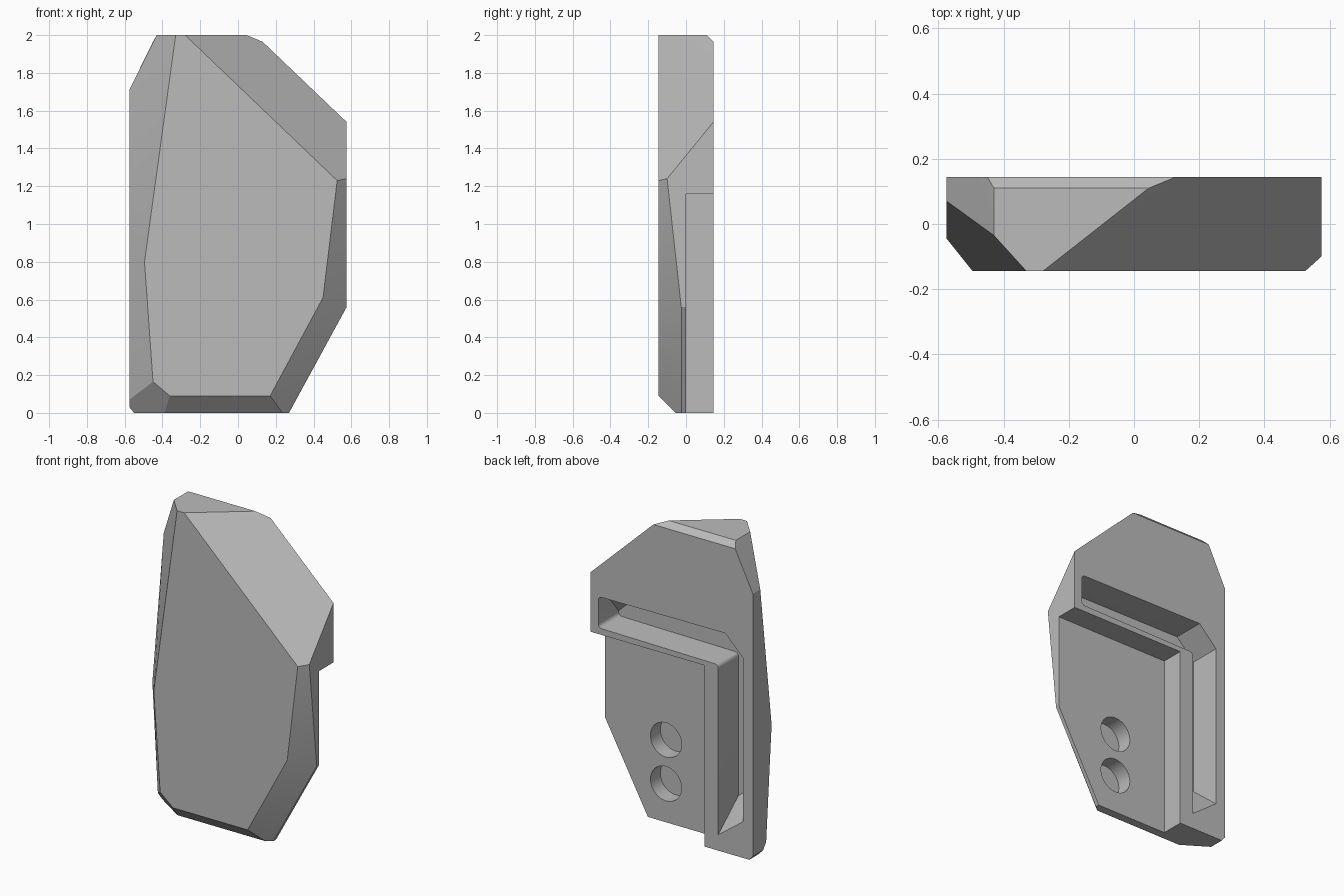
import bpy, bmesh
from mathutils import Vector, Matrix

cube = bpy.data.objects.get("Cube")
if cube:
    bpy.data.objects.remove(cube, do_unlink=True)

FRONT, BACK, RIM = -0.145, 0.145, 0.575

# One plain grey
grey = bpy.data.materials.new("plain_grey")
grey.use_nodes = True
grey.diffuse_color = (0.5, 0.5, 0.5, 1)
for node in grey.node_tree.nodes:
    if node.type == 'BSDF_PRINCIPLED':
        node.inputs["Base Color"].default_value = (0.5, 0.5, 0.5, 1)
        node.inputs["Roughness"].default_value = 0.6


def make_object(name, bm):
    bmesh.ops.recalc_face_normals(bm, faces=bm.faces)
    mesh = bpy.data.meshes.new(name)
    bm.to_mesh(mesh)
    bm.free()
    mesh.materials.append(grey)
    obj = bpy.data.objects.new(name, mesh)
    bpy.context.collection.objects.link(obj)
    return obj


def carve(target, cutter):
    """Subtract a cutter for good and remove it."""
    mod = target.modifiers.new("carve", 'BOOLEAN')
    mod.operation, mod.solver, mod.object = 'DIFFERENCE', 'EXACT', cutter
    bpy.ops.object.select_all(action='DESELECT')
    bpy.context.view_layer.objects.active = target
    target.select_set(True)
    bpy.ops.object.modifier_apply(modifier=mod.name)
    bpy.data.objects.remove(cutter, do_unlink=True)


# Faceted shell: the hull of its corner points
face_outline = [(-0.36, 0.09), (0.17, 0.09), (0.45, 0.61), (0.525, 1.23),
                (-0.28, 2), (-0.33, 2), (-0.495, 0.8), (-0.45, 0.165)]
back_outline = [(-0.55, 0), (0.27, 0), (RIM, 0.56), (RIM, 1.54),
                (0.13, 1.965), (-0.45, 1.965), (-RIM, 1.71), (-RIM, 0.03)]
side_corners = [(0.045, 0.11, 2), (-0.43, 0.11, 2), (-0.43, -0.035, 2),
                (-RIM, 0.07, 1.71), (-RIM, -0.045, 0.8), (-RIM, 0.01, 0.07),
                (-RIM, 0.04, 0.03), (-0.55, 0.048, 0), (-0.39, -0.055, 0),
                (0.235, -0.055, 0), (0.27, -0.025, 0),
                (RIM, -0.025, 0.56), (RIM, -0.1, 1.24)]
bm = bmesh.new()
points = [(x, FRONT, z) for x, z in face_outline]
points += [(x, BACK, z) for x, z in back_outline] + side_corners
for p in points:
    bm.verts.new(p)
bmesh.ops.convex_hull(bm, input=bm.verts[:])
bmesh.ops.dissolve_limit(bm, angle_limit=0.03, verts=bm.verts[:], edges=bm.edges[:])
shell = make_object("faceted_shell", bm)

# Stepped recess across the back
bm = bmesh.new()
bmesh.ops.create_cube(bm, size=1)
low, high = Vector((-0.232, 0, -0.5)), Vector((1, 0.5, 1.16))
for v in bm.verts:
    v.co = (low + high) / 2 + v.co * (high - low)
carve(shell, make_object("recess_cutter", bm))

# Angled channel around the recess, with a sloping lower end
channel = [(-0.33, 0.055), (-0.33, 1.19), (0.52, 1.2), (0.52, 1.4),
           (-0.38, 1.405), (-0.505, 1.28), (-0.505, 0.185)]
FLOOR, MOUTH, LIFT = -0.06, 0.2, 0.22
bm = bmesh.new()
mouth = [bm.verts.new((x, MOUTH, z)) for x, z in channel]
floor = [bm.verts.new((x, FLOOR, z + (LIFT if z < 0.5 else 0))) for x, z in channel]
bm.faces.new(mouth)
bm.faces.new(floor[::-1])
count = len(channel)
for i in range(count):
    j = (i + 1) % count
    bm.faces.new((mouth[j], mouth[i], floor[i], floor[j]))
rounded = [bm.edges.get((mouth[i], floor[i])) for i in (1, 2, 3)]
bmesh.ops.bevel(bm, geom=rounded, offset=0.025, segments=4, profile=0.5, affect='EDGES')
# Keep the channel corner parallel to the shoulder facet
bmesh.ops.bisect_plane(bm, geom=bm.verts[:] + bm.edges[:] + bm.faces[:],
                       plane_co=(0.52, FLOOR, 1.23), plane_no=(0.69, -0.89, 0.72),
                       clear_outer=True)
bmesh.ops.holes_fill(bm, edges=[e for e in bm.edges if e.is_boundary])
carve(shell, make_object("channel_cutter", bm))

# Two round blind holes
for z in (0.247, 0.527):
    bm = bmesh.new()
    bmesh.ops.create_cone(bm, cap_ends=True, segments=48, radius1=0.11, radius2=0.11, depth=0.3,
                          matrix=Matrix.Translation((0.142, 0.05, z)) @ Matrix.Rotation(1.5708, 4, 'X'))
    carve(shell, make_object("hole_cutter", bm))

# Smooth the rounded walls, keep the facets sharp
bpy.ops.object.shade_smooth_by_angle(angle=0.45)
